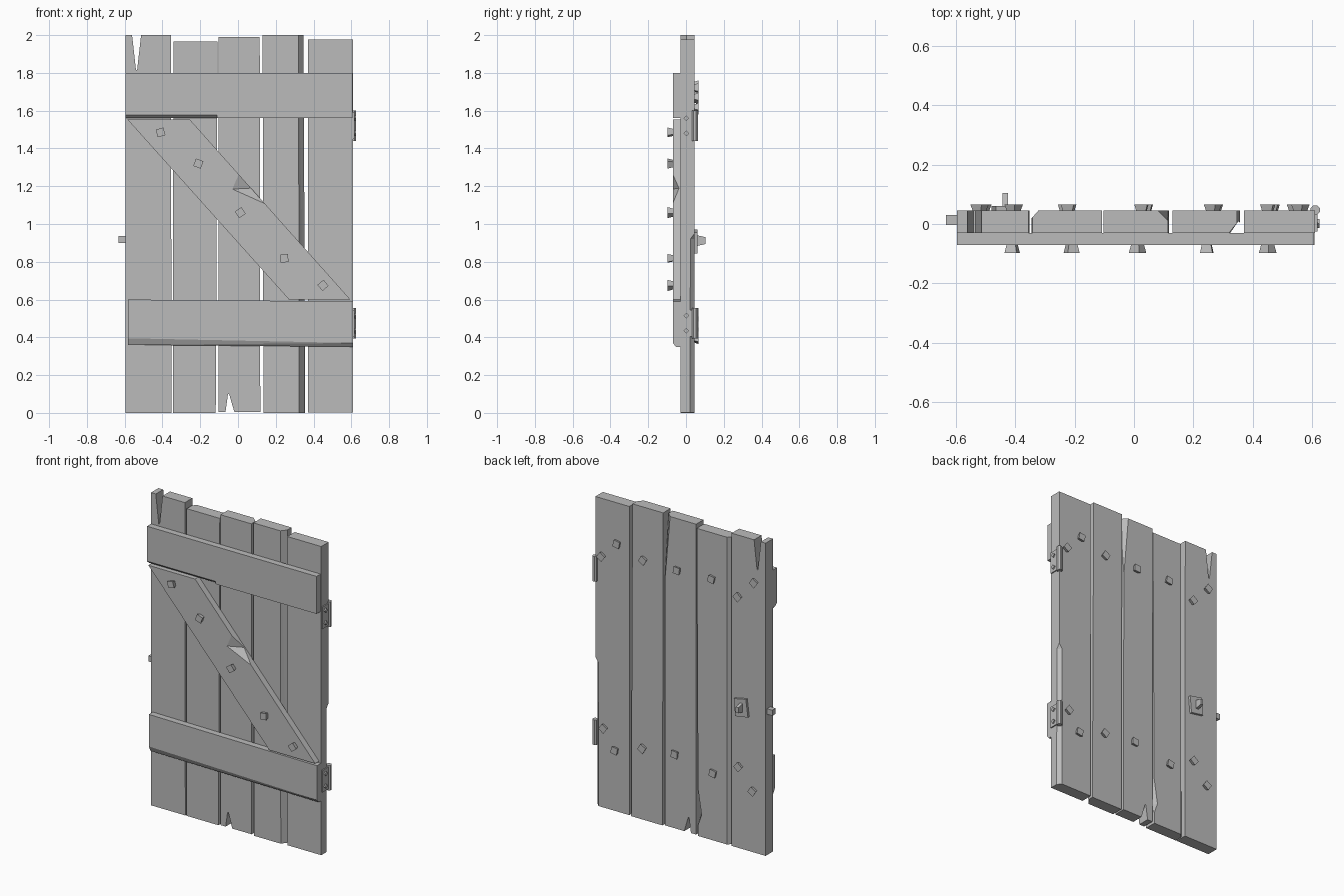
import bpy, bmesh
from math import radians, cos, sin, pi
from mathutils import Vector, Matrix

if "Cube" in bpy.data.objects:
    bpy.data.objects.remove(bpy.data.objects["Cube"], do_unlink=True)

grey = bpy.data.materials.new("plain grey")
grey.use_nodes = True
grey.diffuse_color = (0.5, 0.5, 0.5, 1)
grey.node_tree.nodes["Principled BSDF"].inputs["Base Color"].default_value = (0.5, 0.5, 0.5, 1)

FRONT, BACK, BATTEN = -0.03, 0.045, -0.07


def hull(name, points):
    """Flat-faced solid wrapped around a few points."""
    bm = bmesh.new()
    for p in points:
        bm.verts.new(p)
    res = bmesh.ops.convex_hull(bm, input=bm.verts)
    loose = [v for v in bm.verts if not v.link_faces]
    bmesh.ops.delete(bm, geom=loose, context="VERTS")
    bmesh.ops.dissolve_limit(bm, angle_limit=0.002, verts=bm.verts, edges=bm.edges)
    bmesh.ops.recalc_face_normals(bm, faces=bm.faces)
    mesh = bpy.data.meshes.new(name)
    bm.to_mesh(mesh)
    bm.free()
    mesh.materials.append(grey)
    obj = bpy.data.objects.new(name, mesh)
    bpy.context.collection.objects.link(obj)
    return obj


def prism(name, outline, y0, y1):
    """Extrude a front outline of (x, z) points through the depth."""
    return hull(name, [(x, y, z) for x, z in outline for y in (y0, y1)])


def box(name, x0, x1, y0, y1, z0, z1):
    return prism(name, [(x0, z0), (x1, z0), (x1, z1), (x0, z1)], y0, y1)


def cut(obj, points):
    cutter = hull("cutter", points)
    cutter.hide_render = True
    mod = obj.modifiers.new("cut", "BOOLEAN")
    mod.operation, mod.solver, mod.object = "DIFFERENCE", "EXACT", cutter
    bpy.context.view_layer.objects.active = obj
    bpy.ops.object.modifier_apply(modifier=mod.name)
    bpy.data.objects.remove(cutter, do_unlink=True)


def chip(obj, x, y, sx, sy, sections):
    """Shave a vertical edge; each section is (height, width, depth)."""
    pts = []
    for z, w, d in sections:
        pts += [(x - sx * w, y, z), (x, y - sy * d, z), (x + sx * 0.1, y + sy * 0.1, z)]
    cut(obj, pts)


def notch(obj, xs, z_open, apex):
    """Through-cut V; the apex is (x, z)."""
    pts = []
    for y in (-0.2, 0.2):
        pts += [(x, y, z_open) for x in xs]
        pts += [(apex[0] - 0.003, y, apex[1]), (apex[0] + 0.003, y, apex[1])]
    cut(obj, pts)


# Upright planks: bottom left/right, top left/right, bottom and top height
PLANKS = [(-0.595, -0.352, -0.595, -0.355, 0, 2.0),
          (-0.345, -0.118, -0.342, -0.108, 0, 1.965),
          (-0.103, 0.118, -0.103, 0.115, 0.005, 1.99),
          (0.135, 0.356, 0.13, 0.347, 0, 2.0),
          (0.37, 0.61, 0.37, 0.61, 0.003, 1.977)]
planks = []
for i, (a, b, c, d, lo, hi) in enumerate(PLANKS):
    planks.append(prism(f"plank_{i + 1}", [(a, lo), (b, lo), (d, hi), (c, hi)], FRONT, BACK))

# Splits and worn edges on the planks
notch(planks[0], (-0.562, -0.512), 2.01, (-0.537, 1.815))
notch(planks[2], (-0.067, -0.018), 0, (-0.05, 0.1))
chip(planks[1], -0.344, BACK, -1, 1, [(-0.1, 0.022, 0.025), (2.1, 0.022, 0.025)])
chip(planks[1], -0.117, BACK, 1, 1, [(0.07, 0, 0), (0.14, 0.025, 0.04), (0.3, 0, 0)])
chip(planks[2], 0.115, BACK, 1, 1, [(1.6, 0, 0), (2.0, 0.035, 0.035)])
chip(planks[3], 0.356, FRONT, 1, -1, [(-0.1, 0.028, 0.04), (0.01, 0.028, 0.04)])
chip(planks[3], 0.352, FRONT, 1, -1, [(-0.1, 0.028, 0.04), (2.1, 0.032, 0.04)])
chip(planks[4], 0.61, BACK, 1, 1, [(-0.1, 0.022, 0.024), (0.92, 0.022, 0.022), (0.95, 0, 0)])

# Cross battens
top = box("top_batten", -0.595, 0.605, BATTEN, FRONT, 1.56, 1.8)
cut(top, [(x, y, z) for x in (-0.7, -0.11)
          for y, z in ((BATTEN, 1.577), (-0.052, 1.56), (-0.1, 1.577), (-0.1, 1.5), (-0.052, 1.5))])
ends = []
for x, low, bevel, high in ((-0.582, 0.36, 0.395, 0.6), (0.608, 0.35, 0.37, 0.59)):
    ends += [(x, FRONT, low), (x, -0.053, low), (x, BATTEN, bevel), (x, BATTEN, high), (x, FRONT, high)]
hull("bottom_batten", ends)

# Diagonal brace with a splintered edge
brace = prism("diagonal_brace", [(-0.585, 1.553), (-0.255, 1.553), (0.595, 0.6), (0.27, 0.6)], BATTEN, FRONT)
tip = Vector((-0.03, BATTEN, 1.185))
rim = [Vector((0.005, BATTEN, 1.265)), Vector((0.16, BATTEN, 1.1))]
deep = Vector((0.075, -0.035, 1.19))
wide = [tip] + [tip + (p - tip) * 1.4 for p in rim]
cut(brace, wide + [tip + (deep - tip) * 1.4] + [p - Vector((0, 0.05, 0)) for p in wide])


def nail(name, x, y, z, side, turn, size=0.021, length=0.027):
    """Square nail head, flared outwards; side is -1 front, 1 back."""
    pts = []
    for depth, r in ((-0.003, size * 0.72), (length, size)):
        for k in range(4):
            a = radians(turn) + k * pi / 2 + pi / 4
            pts.append((x + r * 1.41 * cos(a), y + side * depth, z + r * 1.41 * sin(a)))
    return hull(name, pts)


# Nails along the brace
for i, (x, z) in enumerate([(-0.41, 1.485), (-0.21, 1.32), (0.012, 1.06), (0.245, 0.818), (0.45, 0.675)]):
    nail(f"front_nail_{i + 1}", x, BATTEN, z, -1, (15, -20, 35, 5, 40)[i])

# Nails on the back, in an upper and a lower row
UPPER = [(0.56, 1.61), (0.45, 1.72), (0.265, 1.665), (0.025, 1.665), (-0.22, 1.675), (-0.405, 1.61), (-0.52, 1.73)]
LOWER = [(0.545, 0.515), (0.465, 0.395), (0.27, 0.46), (0.04, 0.485), (-0.23, 0.435), (-0.41, 0.525), (-0.51, 0.395)]
for row, spots in (("upper", UPPER), ("lower", LOWER)):
    for i, (x, z) in enumerate(spots):
        nail(f"{row}_back_nail_{i + 1}", x, BACK, z, 1, (35, 10, 30, 5, 12, 40, 33)[i], 0.022, 0.02)

# Hinges on the left edge
for name, z in (("upper", 1.52), ("lower", 0.475)):
    box(f"{name}_hinge_plate", 0.6, 0.617, -0.026, 0.04, z - 0.07, z + 0.07)
    hull(f"{name}_hinge_knuckle", [(0.61 + 0.017 * cos(k * pi / 4 + pi / 8), 0.047 + 0.017 * sin(k * pi / 4 + pi / 8), h)
                                   for k in range(8) for h in (z - 0.08, z + 0.08)])
    for n, dz in enumerate((-0.04, 0.04)):
        hull(f"{name}_hinge_rivet_{n + 1}",
             [(x, 0.002 + 0.015 * cos(k * pi / 2), z + dz + 0.015 * sin(k * pi / 2))
              for k in range(4) for x in (0.61, 0.625)])

# Latch: bolt out of the right edge, plate and thumb pin on the back
box("latch_bolt", -0.632, -0.58, -0.004, 0.03, 0.9, 0.936)
prism("latch_plate", [(-0.48, 0.86), (-0.39, 0.845), (-0.38, 0.955), (-0.465, 0.972)], BACK - 0.005, 0.06)
hull("latch_pin", [(x, y, 0.912 + s * h) for x in (-0.443, -0.424)
                   for y, h in ((0.05, 0.03), (0.104, 0.018)) for s in (-1, 1)])
